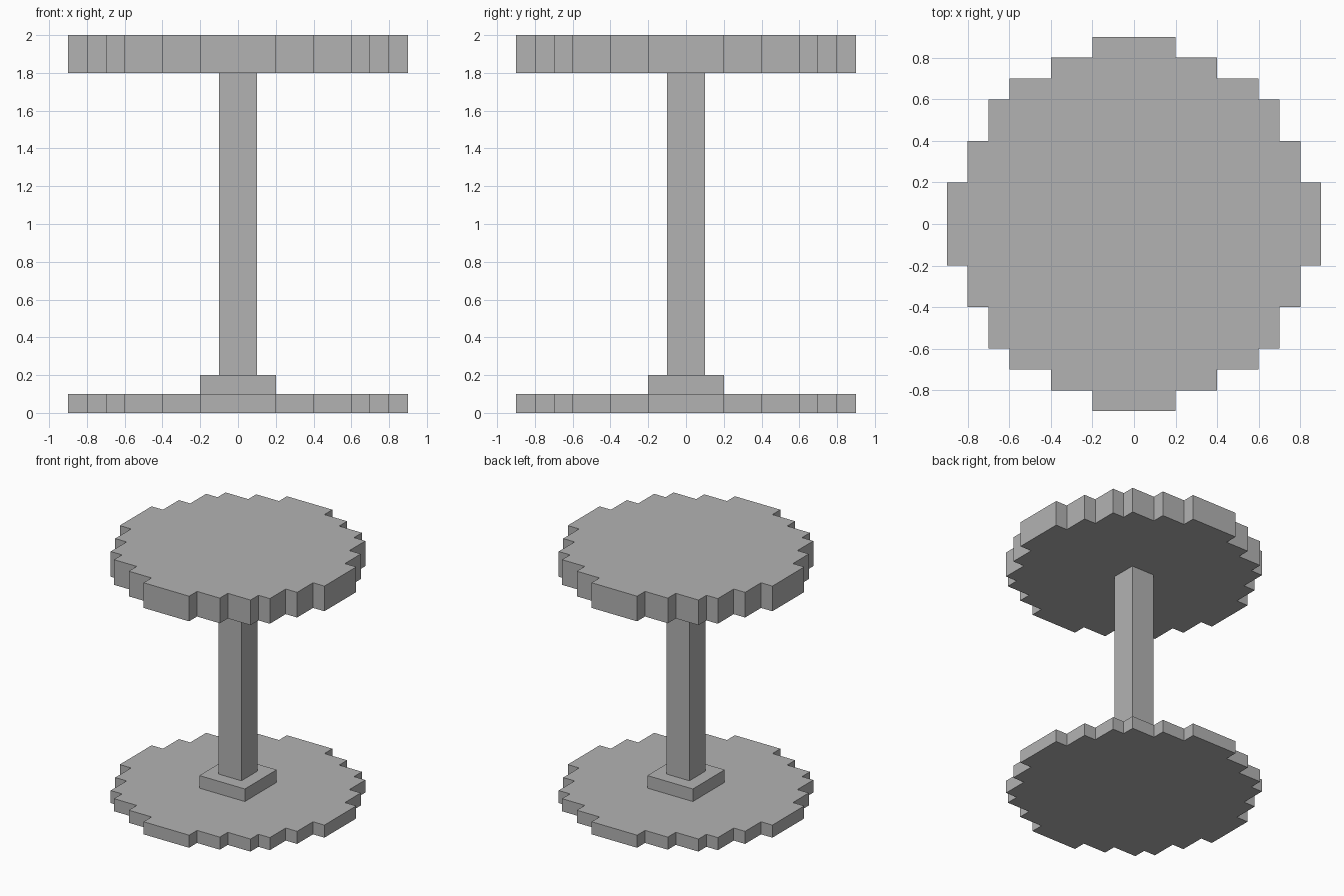
import bpy
import bmesh

cube = bpy.data.objects.get("Cube")
if cube:
    bpy.data.objects.remove(cube, do_unlink=True)

grey = bpy.data.materials.new("plain grey")
grey.use_nodes = True
colour = (0.45, 0.45, 0.45, 1)
grey.diffuse_color = colour
grey.node_tree.nodes["Principled BSDF"].inputs["Base Color"].default_value = colour


def extrude_outline(name, outline, bottom, top):
    """Make a flat-sided solid from a counter-clockwise outline."""
    bm = bmesh.new()
    face = bm.faces.new([bm.verts.new((x, y, bottom)) for x, y in outline])
    result = bmesh.ops.extrude_face_region(bm, geom=[face], use_keep_orig=True)
    raised = [v for v in result["geom"] if isinstance(v, bmesh.types.BMVert)]
    bmesh.ops.translate(bm, verts=raised, vec=(0, 0, top - bottom))
    bmesh.ops.recalc_face_normals(bm, faces=bm.faces)
    mesh = bpy.data.meshes.new(name)
    bm.to_mesh(mesh)
    bm.free()
    mesh.materials.append(grey)
    obj = bpy.data.objects.new(name, mesh)
    bpy.context.collection.objects.link(obj)
    return obj


def square(half):
    return [(half, -half), (half, half), (-half, half), (-half, -half)]


# Stepped round outline: one quarter, turned four times
quarter = [(0.9, 0.2), (0.8, 0.2), (0.8, 0.4), (0.7, 0.4), (0.7, 0.6), (0.6, 0.6),
           (0.6, 0.7), (0.4, 0.7), (0.4, 0.8), (0.2, 0.8), (0.2, 0.9)]
stepped_disc = []
for turn in range(4):
    stepped_disc += quarter
    quarter = [(-y, x) for x, y in quarter]

# Base, collar, post and table top
extrude_outline("base_plate", stepped_disc, 0, 0.1)
extrude_outline("post_collar", square(0.2), 0.1, 0.2)
extrude_outline("post", square(0.1), 0.2, 1.8)
extrude_outline("table_top", stepped_disc, 1.8, 2)
